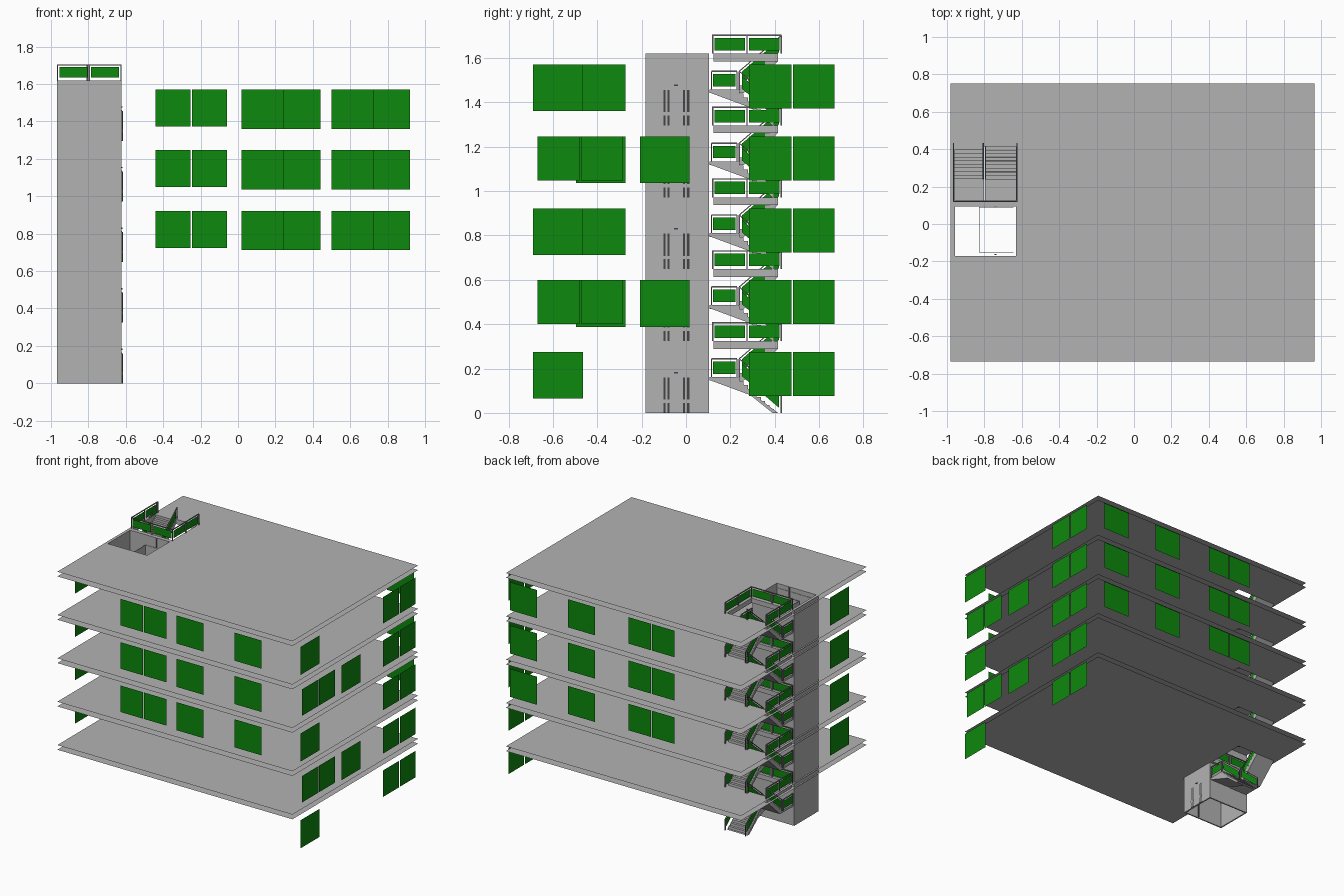
import bpy, bmesh
from mathutils import Vector

old = bpy.data.objects.get("Cube")
if old:
    bpy.data.objects.remove(old, do_unlink=True)


def material(name, rgb):
    m = bpy.data.materials.new(name)
    m.use_nodes = True
    m.diffuse_color = (*rgb, 1)
    m.node_tree.nodes["Principled BSDF"].inputs["Base Color"].default_value = (*rgb, 1)
    return m


GREY = material("concrete grey", (0.45, 0.45, 0.45))
GREEN = material("panel green", (0.004, 0.25, 0.004))
METAL = material("rail metal", (0.2, 0.2, 0.2))
DARK = material("dark glass", (0.06, 0.06, 0.06))

STOREY = 0.324
FLOORS = [STOREY * i for i in range(6)]
THICK = 0.035


def finish(bm, name, *mats, fix=True):
    if fix:
        bmesh.ops.recalc_face_normals(bm, faces=bm.faces)
    mesh = bpy.data.meshes.new(name)
    bm.to_mesh(mesh)
    bm.free()
    for m in mats:
        mesh.materials.append(m)
    ob = bpy.data.objects.new(name, mesh)
    bpy.context.collection.objects.link(ob)
    return ob


def face(bm, pts, mat=0):
    f = bm.faces.new([bm.verts.new(p) for p in pts])
    f.material_index = mat
    return f


def box(bm, lo, hi, mat=0):
    (a, b, c), (d, e, f) = lo, hi
    ring = [(a, b), (d, b), (d, e), (a, e)]
    low = [bm.verts.new((x, y, c)) for x, y in ring]
    top = [bm.verts.new((x, y, f)) for x, y in ring]
    quads = [low[::-1], top]
    quads += [[low[i], low[(i + 1) % 4], top[(i + 1) % 4], top[i]] for i in range(4)]
    for q in quads:
        bm.faces.new(q).material_index = mat


# Floor slabs: thin sheets with openings for the lift and the stairs
XS = [-0.98, -0.96, -0.63, 0.965]
YS = [-0.735, -0.17, 0.1, 0.125, 0.415, 0.75]
for n, z in enumerate(FLOORS[1:], 1):
    bm = bmesh.new()
    for i in range(3):
        for j in range(5):
            if i == 1 and j in (1, 3):
                continue
            x0, x1, y0, y1 = XS[i], XS[i + 1], YS[j], YS[j + 1]
            for h in (z, z - THICK):
                face(bm, [(x0, y0, h), (x1, y0, h), (x1, y1, h), (x0, y1, h)])
    bmesh.ops.remove_doubles(bm, verts=bm.verts, dist=0.0005)
    # rim of the stair opening
    ring = [(XS[1], YS[3]), (XS[2], YS[3]), (XS[2], YS[4]), (XS[1], YS[4])]
    for k in range(4):
        (ax, ay), (bx, by) = ring[k], ring[(k + 1) % 4]
        face(bm, [(ax, ay, z - THICK), (bx, by, z - THICK), (bx, by, z), (ax, ay, z)])
    bmesh.ops.dissolve_limit(bm, angle_limit=0.01, verts=bm.verts, edges=bm.edges)
    finish(bm, f"floor_slab_{n}", GREY, fix=False)

# Lift shaft: four walls, open at both ends
X0, X1, Y0, Y1 = -0.968, -0.622, -0.183, 0.104
W, TOP = 0.01, FLOORS[5]
bm = bmesh.new()
box(bm, (X0, Y0, 0), (X0 + W, Y1, TOP))
box(bm, (X1 - W, Y0, 0), (X1, Y1, TOP))
box(bm, (X0 + W, Y0, 0), (X1 - W, Y0 + W, TOP))
box(bm, (X0 + W, Y1 - W, 0), (X1 - W, Y1, TOP))
finish(bm, "lift_shaft", GREY)

# Lift doors on every storey
for n, z in enumerate(FLOORS[:5], 1):
    bm = bmesh.new()
    box(bm, (X1, -0.11, z), (X1 + 0.003, 0.03, z + 0.165))
    for y in (-0.102, -0.013):
        box(bm, (X1, y, z), (X1 + 0.005, y + 0.028, z + 0.16), 1)
        box(bm, (X1, y + 0.009, z), (X1 + 0.006, y + 0.018, z + 0.16))
        box(bm, (X1, y, z + 0.045), (X1 + 0.006, y + 0.028, z + 0.06))
    box(bm, (X1, -0.055, z + 0.178), (X1 + 0.004, -0.035, z + 0.185), 1)
    finish(bm, f"lift_door_{n}", GREY, DARK)

# Lift cabin and its guide rails
bm = bmesh.new()
for y in (-0.153, 0.088):
    box(bm, (-0.83, y, FLOORS[4]), (-0.645, y + 0.003, FLOORS[4] + 0.25))
box(bm, (-0.83, -0.15, FLOORS[4]), (-0.827, 0.088, FLOORS[4] + 0.25))
finish(bm, "lift_cabin", GREY)
bm = bmesh.new()
for y in (-0.165, 0.088):
    box(bm, (-0.745, y, 0), (-0.735, y + 0.005, TOP))
finish(bm, "lift_guide_rails", METAL)

# Stairs: two stepped flights per storey joined by a half landing
STEPS = 9
YA, YB, HALF = 0.24, 0.415, STOREY / 2


def flight(name, x0, x1, z, rise, under):
    pts = [(0.106, HALF), (YA, HALF)]
    run, step = (YB - YA) / STEPS, rise * HALF / STEPS
    for k in range(STEPS):
        y, h = YA + run * k, HALF + step * k
        if rise > 0:
            pts += [(y, h + step), (y + run, h + step)]
        else:
            pts += [(y + 0.001, h + step), (y + run, h + step)]
    pts += under
    bm = bmesh.new()
    f = face(bm, [(x0, y, z + h) for y, h in pts])
    ext = bmesh.ops.extrude_face_region(bm, geom=[f])["geom"]
    verts = [v for v in ext if isinstance(v, bmesh.types.BMVert)]
    bmesh.ops.translate(bm, verts=verts, vec=(x1 - x0, 0, 0))
    finish(bm, name, GREY)


for n, z in enumerate(FLOORS[:5], 1):
    flight(f"lower_flight_{n}", -0.797, -0.63, z, -1, [(0.39, 0.0), (0.29, 0.08), (0.106, 0.148)])
    flight(f"upper_flight_{n}", -0.96, -0.803, z, 1, [(YB, 0.29), (0.26, 0.145), (0.106, 0.145)])


# Railings: posts, top and bottom bars, green infill panels
def bar(bm, p, q, r=0.003):
    side = Vector((q.y - p.y, p.x - q.x, 0))
    side = side.normalized() * r
    up = Vector((0, 0, r))
    ends = [[bm.verts.new(e + s * side + t * up) for s, t in ((-1, -1), (1, -1), (1, 1), (-1, 1))]
            for e in (p, q)]
    bm.faces.new(ends[0])
    bm.faces.new(ends[1][::-1])
    for i in range(4):
        j = (i + 1) % 4
        bm.faces.new([ends[0][i], ends[1][i], ends[1][j], ends[0][j]])


def railing(bm, start, end, panels=1, height=0.082):
    p, q = Vector(start), Vector(end)
    up = Vector((0, 0, 1))
    bar(bm, p + up * height, q + up * height)
    for k in range(panels + 1):
        c = p.lerp(q, k / panels)
        box(bm, c - Vector((0.003, 0.003, 0)), c + Vector((0.003, 0.003, height)))
    for k in range(panels):
        a = p.lerp(q, (k + 0.06) / panels)
        b = p.lerp(q, (k + 0.94) / panels)
        face(bm, [a + up * 0.014, b + up * 0.014, b + up * 0.07, a + up * 0.07], 1)


XL, XM, XR = -0.965, -0.8, -0.625
for n, z in enumerate(FLOORS[:5], 1):
    mid, top = z + HALF, z + STOREY
    bm = bmesh.new()
    for x in (XL, XR):
        railing(bm, (x, 0.115, mid), (x, 0.23, mid))
        railing(bm, (x, 0.12, top), (x, 0.43, top), 2)
    railing(bm, (XL, 0.12, top), (XR, 0.12, top), 2)
    for x in (XM + 0.006, XR):
        railing(bm, (x, YA, mid), (x, 0.43, z))
    for x in (XM - 0.006, XL):
        railing(bm, (x, YA, mid), (x, 0.43, top))
    finish(bm, f"stair_railings_{n}", METAL, GREEN)

# Window panels: (from, to, sill below the storey top, storeys)
SMALL, TALL = 0.248, 0.26
UPPER, ALL = (2, 3, 4), range(5)
FRONT = [(-0.44, -0.253, SMALL, UPPER), (-0.247, -0.06, SMALL, UPPER),
         (0.02, 0.245, TALL, UPPER), (0.5, 0.725, TALL, UPPER)]
BACK = [(-0.44, -0.253, SMALL, UPPER), (-0.247, -0.06, SMALL, UPPER),
        (0.215, 0.44, TALL, UPPER), (0.695, 0.92, TALL, UPPER)]
LEFT = [(0.285, 0.475, SMALL, ALL), (0.483, 0.67, SMALL, ALL),
        (-0.69, -0.465, TALL, (0, 2, 4)), (-0.67, -0.48, SMALL, (1, 3)),
        (-0.474, -0.285, SMALL, (1, 3)), (-0.208, 0.016, TALL, (1, 3))]
RIGHT = [(-0.497, -0.272, TALL, (1, 2, 3, 4))]
WALLS = {"front": (FRONT, lambda t, z: (t, -0.758, z)),
         "back": (BACK, lambda t, z: (t, 0.765, z)),
         "left": (LEFT, lambda t, z: (1.0, t, z)),
         "right": (RIGHT, lambda t, z: (-1.0, t, z))}
for side, (rows, place) in WALLS.items():
    bm = bmesh.new()
    for a, b, drop, storeys in rows:
        for s in storeys:
            hi, lo = FLOORS[s + 1] - 0.05, FLOORS[s + 1] - drop
            face(bm, [place(a, lo), place(b, lo), place(b, hi), place(a, hi)])
    finish(bm, f"{side}_windows", GREEN, fix=False)
